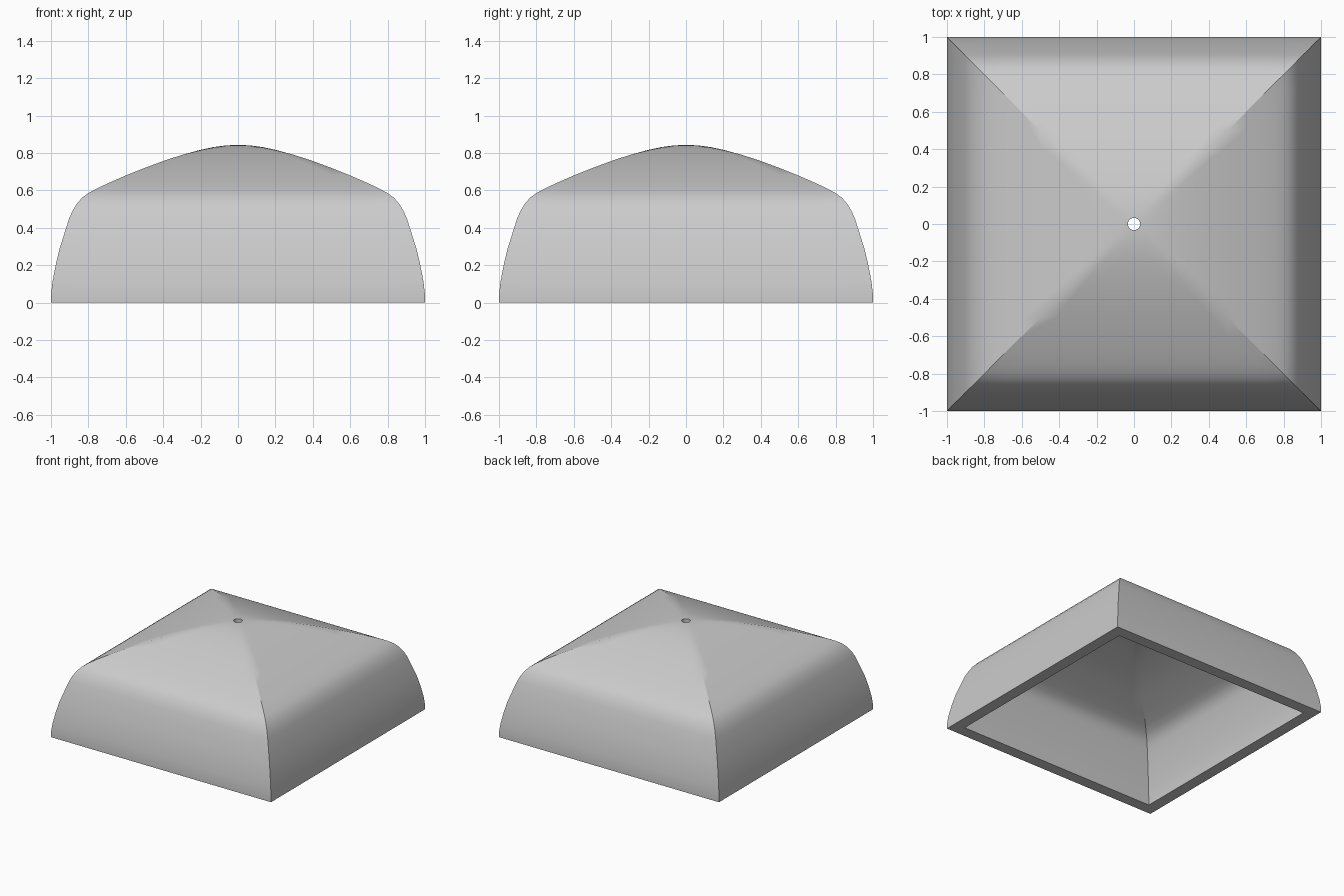
import bpy, bmesh

if "Cube" in bpy.data.objects:
    bpy.data.objects.remove(bpy.data.objects["Cube"])

SEG = 12      # divisions along each side of the square
HOLE = 0.033  # radius of the vent hole

# (half width, height) from the rim up to the hole
OUTER = [(1, 0), (1, .04), (.992, .11), (.975, .20), (.955, .285), (.93, .365),
         (.903, .45), (.885, .49), (.863, .527), (.835, .56), (.80, .585),
         (.75, .613), (.68, .645), (.6, .68), (.5, .72), (.4, .757), (.3, .79),
         (.2, .817), (.13, .832), (.07, .84), (HOLE, .842)]
INNER = [(.905, 0), (.905, .04), (.895, .12), (.875, .21), (.845, .32), (.815, .41),
         (.80, .445), (.78, .474), (.75, .50), (.70, .527), (.62, .562), (.5, .615),
         (.38, .66), (.27, .695), (.17, .723), (.09, .74), (HOLE, .745)]


def ring(bm, r, z):
    """Square ring that turns into a circle close to the hole."""
    w = min(1, max(0, (0.3 - r) / (0.3 - HOLE)))
    n = 2 / w ** 2 if w > 0.15 else None
    verts = []
    for side in range(4):
        for i in range(SEG):
            x, y = 1, -1 + 2 * i / SEG
            if n:
                k = (1 + abs(y) ** n) ** (-1 / n)
                x, y = x * k, y * k
            for _ in range(side):
                x, y = -y, x
            verts.append(bm.verts.new((x * r, y * r, z)))
    return verts


# Shell: outside from rim to hole, through the hole, inside back down to the rim
bm = bmesh.new()
rings = [ring(bm, r, z) for r, z in OUTER + INNER[::-1]]
for a, b in zip(rings, rings[1:] + rings[:1]):
    for i in range(len(a)):
        j = (i + 1) % len(a)
        bm.faces.new((a[i], a[j], b[j], b[i]))
bmesh.ops.recalc_face_normals(bm, faces=bm.faces)
mesh = bpy.data.meshes.new("domed_cap")
bm.to_mesh(mesh)
bm.free()

cap = bpy.data.objects.new("domed_cap", mesh)
bpy.context.collection.objects.link(cap)
grey = bpy.data.materials.new("light grey")
grey.diffuse_color = (0.6, 0.6, 0.6, 1)
grey.use_nodes = True
grey.node_tree.nodes["Principled BSDF"].inputs["Base Color"].default_value = grey.diffuse_color
mesh.materials.append(grey)

# Smooth faces, with sharp corners and rim
bpy.context.view_layer.objects.active = cap
cap.select_set(True)
bpy.ops.object.shade_smooth_by_angle(angle=0.5236)
